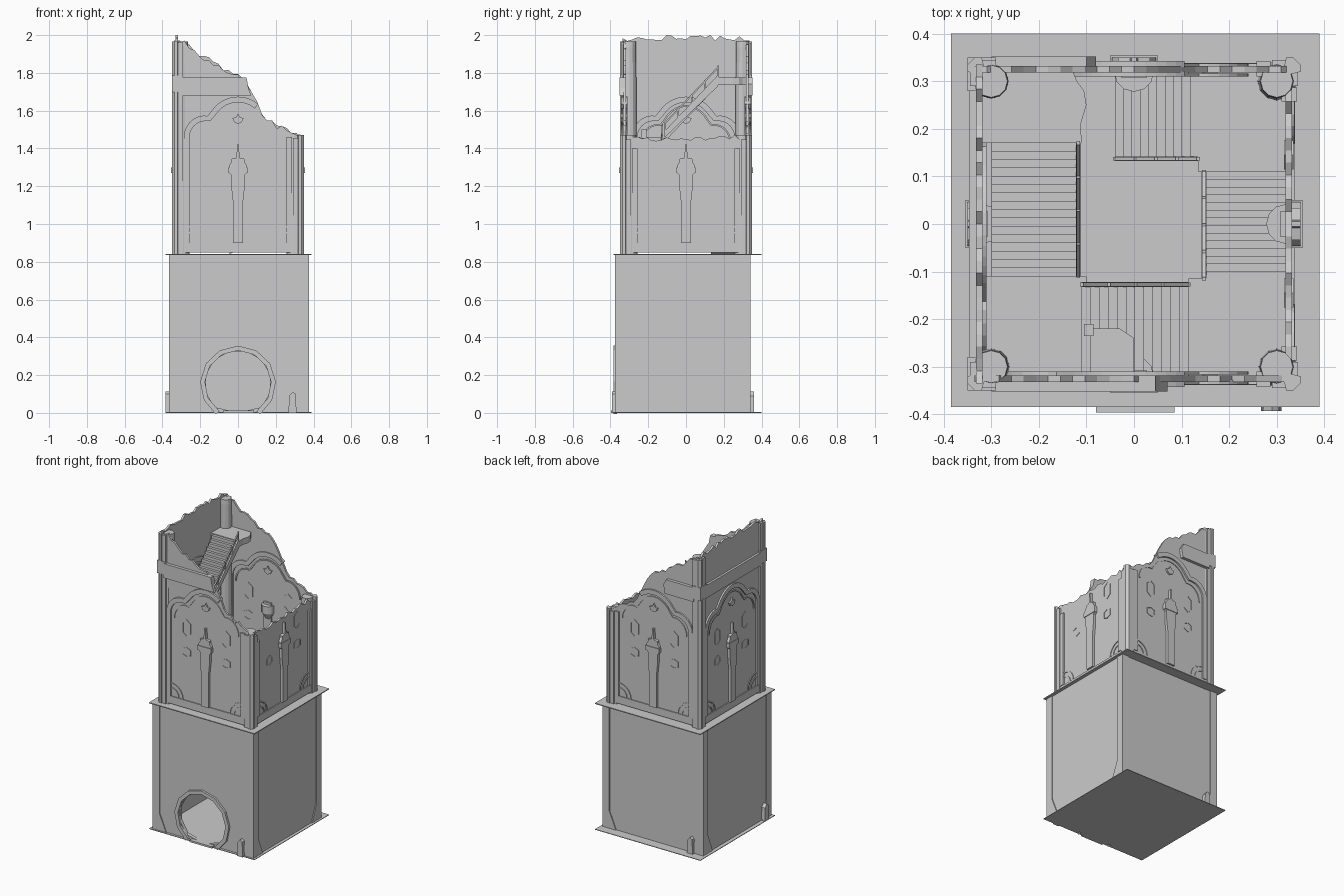
import bpy, bmesh, math, random
from mathutils import Matrix, Vector

if "Cube" in bpy.data.objects:
    bpy.data.objects.remove(bpy.data.objects["Cube"])

random.seed(7)
FACES = ["front", "right", "back", "left"]
BASE_C = Vector((0.005, -0.017, 0))


def place(k, u, v, z, c=Vector((0, 0, 0))):
    # u runs along face k, v points outward
    return Matrix.Rotation(k * math.pi / 2, 3, 'Z') @ Vector((u, -v, z)) + c


def solid(name, rings, closed=False):
    # skin a list of equal-length loops
    bm = bmesh.new()
    rows = [[bm.verts.new(p) for p in r] for r in rings]
    n, m = len(rows[0]), len(rows)
    for i in range(m if closed else m - 1):
        a, b = rows[i], rows[(i + 1) % m]
        for j in range(n):
            bm.faces.new((a[j], a[(j + 1) % n], b[(j + 1) % n], b[j]))
    if not closed:
        bm.faces.new(rows[0])
        bm.faces.new(rows[-1])
    bmesh.ops.recalc_face_normals(bm, faces=bm.faces)
    me = bpy.data.meshes.new(name)
    bm.to_mesh(me)
    bm.free()
    ob = bpy.data.objects.new(name, me)
    bpy.context.collection.objects.link(ob)
    return ob


def prism(name, k, pts, v0, v1, c=Vector((0, 0, 0))):
    return solid(name, [[place(k, u, v, z, c) for u, z in pts] for v in (v0, v1)])


def slab(name, pts, z0, z1):
    return solid(name, [[Vector((x, y, z)) for x, y in pts] for z in (z0, z1)])


def rect(a, b, c, d):
    return [(a, c), (b, c), (b, d), (a, d)]


def column(name, x, y, radii, sides=12):
    return solid(name, [[Vector((x + r * math.cos(2 * math.pi * i / sides),
                                 y + r * math.sin(2 * math.pi * i / sides), z))
                         for i in range(sides)] for z, r in radii])


def sweep(name, k, path, w, v0, v1, closed=False, c=Vector((0, 0, 0))):
    # rectangular moulding along a path on face k
    rings, n = [], len(path)
    for i, p in enumerate(path):
        a = path[(i - 1) % n] if closed or i else p
        b = path[(i + 1) % n] if closed or i < n - 1 else p
        t = Vector((b[0] - a[0], b[1] - a[1])).normalized() * w / 2
        q, r = (p[0] - t.y, p[1] + t.x), (p[0] + t.y, p[1] - t.x)
        rings.append([place(k, s[0], v, s[1], c) for s, v in
                      ((q, v0), (q, v1), (r, v1), (r, v0))])
    return solid(name, rings, closed)


def arc(cu, cz, r, a0, a1, n):
    return [(cu + r * math.cos(math.radians(a0 + (a1 - a0) * i / n)),
             cz + r * math.sin(math.radians(a0 + (a1 - a0) * i / n))) for i in range(n + 1)]


def interp(pts, x):
    for (a, p), (b, q) in zip(pts, pts[1:]):
        if x <= b:
            return p + (q - p) * max(0, x - a) / (b - a)
    return pts[-1][1]


# ---- broken wall tops -------------------------------------------------
SLOPE = [(-.34, 1.98), (-.28, 1.965), (-.2, 1.89), (-.1, 1.84), (0, 1.78), (.05, 1.74),
         (.09, 1.66), (.13, 1.57), (.2, 1.52), (.3, 1.49), (.34, 1.46)]
COARSE = [SLOPE, [(-.34, 1.46), (0, 1.45), (.34, 1.46)],
          [(-u, z) for u, z in reversed(SLOPE)], [(-.34, 1.985), (.34, 1.985)]]
TOPS = []
for prof in COARSE:
    us = [-.335 + .67 * i / 26 for i in range(27)]
    TOPS.append([(u, min(2.0, interp(prof, u) + random.uniform(-.016, .016))) for u in us])
TOPS[3][8] = (TOPS[3][8][0], 2.0)


def top(k, u):
    return interp(TOPS[k], u)


# ---- lower block: hollow shell with round doorway ---------------------
def box(name, x0, x1, y0, y1, z0, z1):
    return slab(name, rect(x0, x1, y0, y1), z0, z1)


body = box("lower_block", -.36, .37, -.369, .335, .004, .838)
cut_room = box("room_cutter", -.335, .345, -.345, .31, .012, .82)
ring12 = arc(0, .155, .176, 15, 345, 11)
cut_door = prism("door_cutter", 0, [(u, max(z, .012)) for u, z in ring12], .3, .45)
for cutter in (cut_room, cut_door):
    m = body.modifiers.new("cut", 'BOOLEAN')
    m.operation, m.solver, m.object = 'DIFFERENCE', 'EXACT', cutter
    bpy.context.view_layer.objects.active = body
    bpy.ops.object.modifier_apply(modifier=m.name)
for cutter in (cut_room, cut_door):
    bpy.data.objects.remove(cutter)

sweep("doorway_ring", 0, arc(0, .155, .188, -55, 235, 10), .025, .365, .383)
box("door_step", -.08, .085, -.396, -.36, 0, .012)
box("bottom_plate", -.385, .39, -.385, .4, 0, .004)
box("ledge_plate", -.385, .39, -.385, .4, .836, .842)

# corner trims with splayed feet, and stone bumps at the foot
for k, f in enumerate(FACES):
    hu, hv = (.371, .352) if k % 2 == 0 else (.357, .365)
    for s in (-1, 1):
        pts = [(hu - .05, .838), (hu - .05, .12), (hu - .1, 0), (hu, 0), (hu, .838)]
        prism(f + "_corner_trim", k, [(s * u, z) for u, z in pts], hv - .01, hv + .006, BASE_C)
    if k != 1:
        prism(f + "_foot_stone", k, [(.262, 0), (.305, 0), (.3, .1), (.285, .112), (.266, .09)],
              hv - .01, hv + .024, BASE_C)

# ---- upper walls and their ornament -----------------------------------
half_arch = ([(.272, .9 + .1 * i) for i in range(6)] + arc(.172, 1.46, .1, 0, 100, 7)
             + arc(0, 1.507, .152, 34, 90, 7))
arch = half_arch + [(-u, z) for u, z in reversed(half_arch[:-1])]


def moulding(name, k, path, w, v0, v1):
    # keep only the parts below the broken wall top
    run = []
    for p in path + [None]:
        if p and p[1] < top(k, p[0]) - w / 2:
            run.append(p)
        else:
            if len(run) > 1:
                sweep(name, k, run, w, v0, v1)
            run = []


pil = [(.027, .9), (.027, 1.12), (.036, 1.2), (.036, 1.26), (.046, 1.27), (.046, 1.31),
       (.034, 1.33), (.034, 1.345), (.008, 1.35), (.005, 1.42)]
leaf = [(0, 1.585), (.01, 1.565), (.03, 1.56), (.02, 1.54), (0, 1.53),
        (-.02, 1.54), (-.03, 1.56), (-.01, 1.565)]
for k, f in enumerate(FACES):
    prism(f + "_wall", k, [(-.335, .85), (.335, .85)] + TOPS[k][::-1], .318, .332)
    prism(f + "_plinth", k, rect(-.3, .3, .85, .9), .325, .338)
    for v0, v1, side in ((.328, .343, "outer"), (.31, .322, "inner")):
        moulding(f"{f}_{side}_arch", k, arch, .03, v0, v1)
        moulding(f"{f}_{side}_arch_inner_line", k, [(u * .87, z - .035) for u, z in half_arch[6:]]
                 + [(-u * .87, z - .035) for u, z in reversed(half_arch[6:-1])], .009, v0, v1 - .006)
        if k != 1:
            prism(f"{f}_{side}_leaf", k, leaf, v0, v1)
        for s in (-1, 1):
            for u, z, h in ((.145, 1.22, .03), (.145, 1.38, .055)):
                if z + h < top(k, s * u) - .01:
                    loz = [(s * u + a * .028, z + b * h) for a, b in
                           ((0, 1), (1, .6), (1, -.6), (0, -1), (-1, -.6), (-1, .6))]
                    sweep(f"{f}_{side}_lozenge", k, loz, .006,
                          *((.33, .335) if side == "outer" else (.315, .32)), closed=True)
    prism(f + "_pilaster", k, pil + [(-u, z) for u, z in reversed(pil)], .325, .35)
    prism(f + "_pilaster_capital", k, rect(-.05, .05, 1.27, 1.3), .325, .354)
    prism(f + "_inner_pilaster", k, [(u * .8, z) for u, z in pil[:-2]]
          + [(-u * .8, z) for u, z in reversed(pil[:-2])], .308, .322)
    # half-round cup on the inside of the pilaster
    solid(f + "_inner_cup", [[place(k, u, v, z) for u, v in
                              [(r * math.cos(i * math.pi / 6), .32 - r * math.sin(i * math.pi / 6))
                               for i in range(7)]] for z, r in ((1.24, .02), (1.28, .042), (1.33, .042))])
    for s in (-1, 1):
        for r in (.055, .085):
            sweep(f + "_corner_rosette", k, [(s * u, z) for u, z in arc(.258, .9, r, 90, 180, 5)],
                  .008, .33, .337)
        h = min(top(k, s * .3), top(k, s * .33)) - .005
        prism(f + "_edge_strip", k, rect(*sorted((s * .29, s * .325)), .842, h), .325, .345)

# string courses near the top
prism("front_band", 0, [(-.3, 1.68), (.07, 1.68), (.055, 1.72), (.045, 1.775), (-.3, 1.775)], .318, .352)
prism("back_band", 2, [(.3, 1.68), (.09, 1.68), (.08, 1.74), (.1, 1.775), (.3, 1.775)], .318, .352)
prism("left_band", 3, rect(-.3, .3, 1.69, 1.775), .325, .347)
for k, s in ((0, -1), (2, 1)):
    prism("band_bracket", k, rect(*sorted((s * .35, s * .29)), 1.7, 1.785), .28, .35)

# corner posts outside and round columns inside
for sx in (-1, 1):
    for sy in (-1, 1):
        h = 1.965 if sx < 0 else 1.47
        slab("corner_post", [(sx * a, sy * b) for a, b in
                             ((.31, .31), (.35, .32), (.35, .335), (.335, .35), (.32, .35))], .842, h)
        column("inner_corner_column", sx * .3, sy * .3,
               [(.842, .042), (h - .08, .036), (h - .03, .036), (h, .034)])

# ---- winding stair ----------------------------------------------------
# face, start u, end u, inner v, outer v, start z, end z, steps
FLIGHTS = [(2, .04, -.135, .14, .32, .842, 1.0, 10), (1, .11, -.115, .15, .325, 1.0, 1.22, 14),
           (0, .115, -.11, .13, .31, 1.22, 1.46, 12), (3, .11, -.17, .12, .30, 1.46, 1.77, 16)]
for k, u0, u1, va, vb, z0, z1, n in FLIGHTS:
    f, du, dz = FACES[k], (u1 - u0) / n, (z1 - z0) / n
    pts = []
    for i in range(n):
        pts += [(u0 + du * i, z0 + dz * i), (u0 + du * i, z0 + dz * (i + 1))]
    pts += [(u1, z1), (u1, z1 - .035), (u0, max(.842, z0 - .02) - .001)]
    prism(f + "_stair", k, pts, va, vb)
    prism(f + "_stringer", k, [(u0, z0 - .0), (u0, z0 + .035), (u1, z1 + .02), (u1, z1 - .04)],
          va - .008, va + .002)
    sweep(f + "_handrail", k, [(u0, z0 + .075), (u1, z1 + .06)], .008, va - .007, va + .001)
    for i in range(5):
        t = i / 4
        u, z = u0 + (u1 - u0) * t, z0 + (z1 - z0) * t
        prism(f + "_rail_post", k, rect(u - .004, u + .004, z, z + .08 - .012 * t), va - .007, va + .001)

# landings, the upper two broken at the edge
box("back_right_landing", .135, .32, .11, .32, .98, 1.0)
box("front_right_landing", .115, .32, -.32, -.115, 1.2, 1.22)
slab("front_left_landing", [(-.32, -.32), (.0, -.32), (.0, -.24), (-.03, -.22), (-.1, -.22),
                            (-.1, -.11), (-.32, -.11)], 1.43, 1.455)
box("landing_newel", -.105, -.085, -.235, -.21, 1.43, 1.5)
slab("top_landing", [(-.325, .17), (-.11, .17), (-.112, .21), (-.1, .25), (-.105, .28),
                     (-.12, .3), (-.13, .325), (-.325, .325)], 1.735, 1.775)
